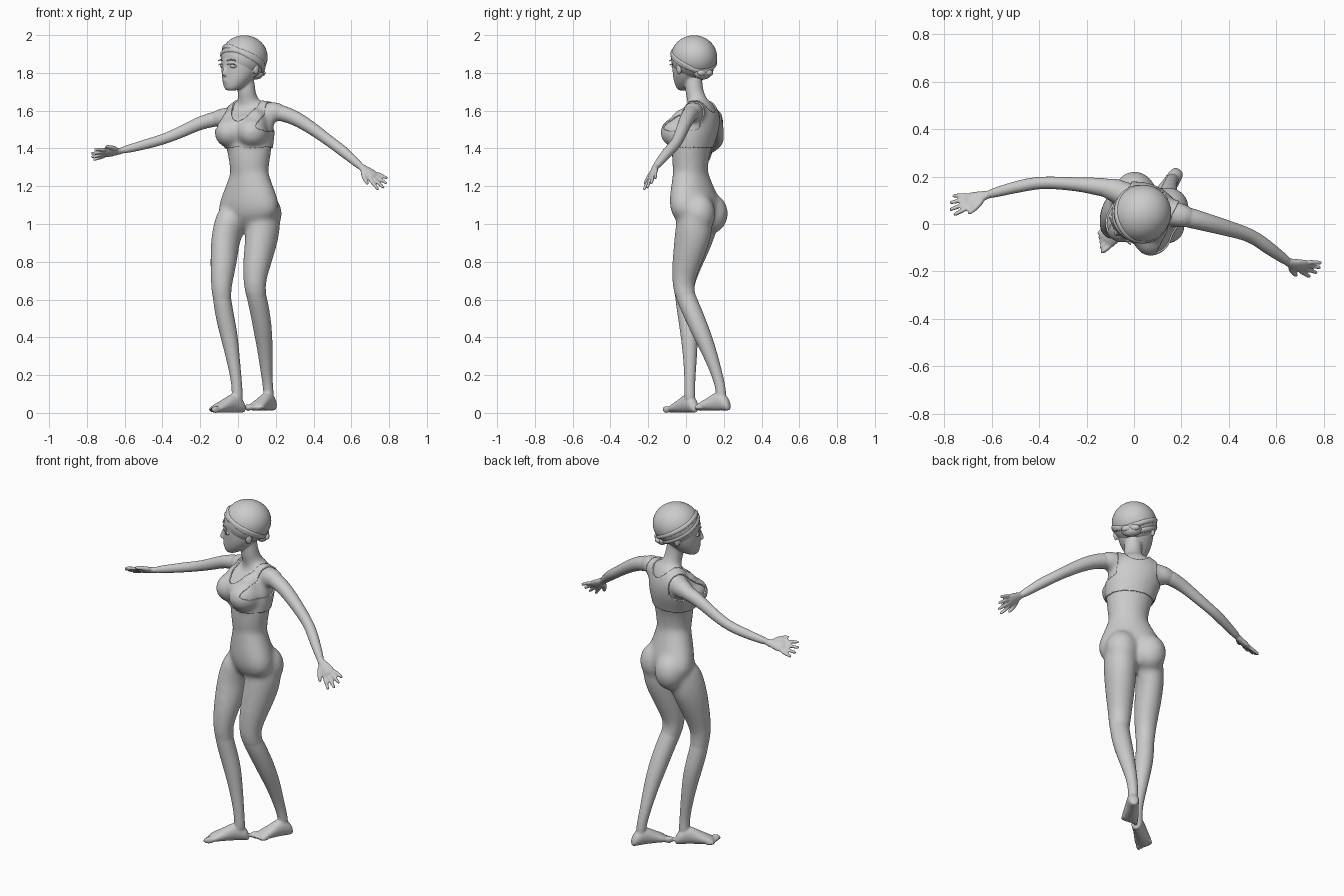
import bpy, bmesh, math
from mathutils import Vector, Matrix

if "Cube" in bpy.data.objects:
    bpy.data.objects.remove(bpy.data.objects["Cube"])

V = Vector
UP = V((0, 0, 1))


def frame(deg):
    """forward and left axes of something turned by deg from -y towards -x"""
    a = math.radians(deg)
    f = V((-math.sin(a), -math.cos(a), 0))
    return f, V((-f.y, f.x, 0))


F, S = frame(25)      # chest heading
PF, PS = frame(35)    # pelvis heading
HF, HS = frame(52)    # head heading


def bp(f, s, z, fa=F, sa=S):
    return V((.055, .06, z)) + fa * f + sa * s


def hp(f, s, z):
    return V((.03, .04, z)) + HF * f + HS * s


def loft(bm, rings, ref, n=16, flat=None):
    """tube through (centre, radius along ref, other radius) rings"""
    loops = []
    pts = [V(r[0]) for r in rings]
    for i, r in enumerate(rings):
        t = flat or (pts[min(i + 1, len(pts) - 1)] - pts[max(i - 1, 0)]).normalized()
        a = (ref - t * ref.dot(t)).normalized()
        b = t.cross(a)
        ra, rb = r[1], r[-1]
        loops.append([bm.verts.new(pts[i] + a * ra * math.cos(k * math.tau / n)
                                   + b * rb * math.sin(k * math.tau / n)) for k in range(n)])
    for p, q in zip(loops, loops[1:]):
        for k in range(n):
            bm.faces.new((p[k], p[(k + 1) % n], q[(k + 1) % n], q[k]))
    bm.faces.new(loops[0][::-1])
    bm.faces.new(loops[-1])


def ball(bm, c, radii, f=F, s=S, seg=16):
    m = Matrix((f * radii[0], s * radii[1], UP * radii[2])).transposed().to_4x4()
    bmesh.ops.create_uvsphere(bm, u_segments=seg, v_segments=seg * 3 // 4, radius=1,
                              matrix=Matrix.Translation(c) @ m)


def finish(name, bm, normals=True):
    if normals:
        bmesh.ops.recalc_face_normals(bm, faces=bm.faces[:])
    me = bpy.data.meshes.new(name)
    bm.to_mesh(me)
    bm.free()
    for p in me.polygons:
        p.use_smooth = True
    ob = bpy.data.objects.new(name, me)
    bpy.context.collection.objects.link(ob)
    return ob


def fuse(ob, voxel, rounds):
    m = ob.modifiers.new("fuse", 'REMESH')
    m.mode, m.voxel_size, m.use_smooth_shade = 'VOXEL', voxel, True
    m = ob.modifiers.new("soften", 'SMOOTH')
    m.factor, m.iterations = .5, rounds


def subdivide(ob):
    m = ob.modifiers.new("subdivide", 'SUBSURF')
    m.levels = m.render_levels = 2


def add_evaluated(bm, ob):
    bpy.context.view_layer.update()
    bm.from_mesh(ob.evaluated_get(bpy.context.evaluated_depsgraph_get()).to_mesh())


core, limbs = bmesh.new(), bmesh.new()

# pelvis, then chest
loft(core, [((.055, .065, .97), .05, .04), ((.053, .062, 1.0), .12, .075),
            ((.055, .055, 1.04), .172, .1), ((.057, .052, 1.09), .184, .112),
            ((.06, .043, 1.14), .168, .11), ((.06, .033, 1.2), .139, .098),
            ((.06, .024, 1.27), .108, .088), ((.06, .022, 1.33), .09, .075)], PS, 24, UP)
loft(core, [((.06, .028, 1.22), .1, .085), ((.06, .022, 1.29), .106, .091),
            ((.06, .024, 1.38), .119, .099), ((.055, .045, 1.46), .14, .108),
            ((.052, .065, 1.53), .149, .103), ((.052, .078, 1.59), .136, .083),
            ((.06, .078, 1.635), .103, .061), ((.06, .07, 1.66), .063, .051)], S, 24, UP)
ball(core, bp(.05, 0, 1.5), (.1, .09, .09))
for k in (-1, 1):
    ball(core, bp(.082, .067 * k, 1.485), (.094, .078, .077))
    ball(core, bp(.055, .068 * k, 1.535), (.06, .055, .07))
    ball(core, bp(-.05, .078 * k, 1.055), (.086, .09, .105), PF, PS)

# neck
loft(core, [((.058, .075, 1.6), .067), ((.055, .062, 1.645), .055), ((.045, .042, 1.7), .05),
            ((.038, .04, 1.76), .051), ((.035, .04, 1.82), .05)], S)

# thighs, then lower legs
loft(core, [((.13, .05, 1.08), .085), ((.134, .045, 1.0), .093, .105), ((.125, .034, .92), .088, .1),
            ((.103, .006, .81), .078, .084), ((.087, -.014, .7), .063), ((.092, -.012, .64), .059),
            ((.112, .022, .56), .05)], S)
loft(limbs, [((.088, -.014, .68), .05), ((.092, -.012, .64), .053), ((.112, .022, .56), .053),
             ((.13, .07, .45), .051), ((.143, .117, .34), .042), ((.15, .16, .22), .031),
             ((.16, .185, .13), .027), ((.165, .19, .05), .028)], S)
loft(core, [((-.015, .075, 1.08), .085), ((-.042, .072, 1.0), .083, .105),
            ((-.068, .055, .92), .074, .096), ((-.075, .018, .81), .074, .08),
            ((-.087, -.01, .7), .061), ((-.088, -.012, .62), .053), ((-.072, .005, .52), .048)], S)
loft(limbs, [((-.088, -.01, .67), .046), ((-.088, -.012, .62), .049), ((-.068, .008, .5), .05),
             ((-.047, .018, .41), .047), ((-.025, .022, .28), .036), ((-.008, .02, .17), .029),
             ((-.004, .02, .11), .029), ((-.003, .022, .05), .031)], S)


# feet with toes
def foot(heel, tip, z0):
    h, t = V((*heel, 0)), V((*tip, 0))
    d = (t - h).normalized()
    side = V((-d.y, d.x, 0))
    rings = [(-.02, .015, .035), (.04, .028, .066), (.18, .033, .1), (.32, .034, .104),
             (.48, .038, .085), (.62, .043, .066), (.76, .047, .05), (.85, .045, .038), (.89, .042, .03)]
    loft(limbs, [(h.lerp(t, a) + UP * (z0 + b / 2), w, b / 2) for a, w, b in rings], side, 16, d)
    inner = 1 if tip[0] < 0 else -1
    for i in range(5):
        c = h.lerp(t, .92 - .035 * i) + side * inner * (.034 - .0185 * i) + UP * (z0 + .017)
        r = .019 - .002 * i
        ball(limbs, c, (.034 - .002 * i, r * .66, r), d, side, 10)


foot((.03, .052), (-.152, -.088), .001)
foot((.19, .228), (.072, .045), .012)


# hands
def hand(w, d, t):
    w, d, t = V(w), V(d).normalized(), V(t)
    t = (t - d * t.dot(d)).normalized()
    loft(limbs, [(w - d * .02, .019, .017), (w + d * .01, .021, .017), (w + d * .04, .034, .017),
                 (w + d * .075, .038, .015), (w + d * .09, .035, .011)], t)
    for i in range(4):
        a = w + d * .075 + t * (.03 - .02 * i)
        v = (d + t * (.24 - .17 * i)).normalized() * (.082, .092, .086, .07)[i]
        loft(limbs, [(a, .0115), (a + v * .5, .0105), (a + v * .9, .0095), (a + v, .007)], UP, 8)
    a = w + d * .015 + t * .012
    loft(limbs, [(a, .015), (a + d * .03 + t * .029, .014), (a + d * .062 + t * .046, .0115),
                 (a + d * .08 + t * .052, .008)], UP, 8)


hand((-.625, .122, 1.386), (-.95, -.3, -.13), (.25, -.8, .6))
hand((.655, -.163, 1.3), (.76, -.2, -.6), (-.45, -.6, -.62))

# shoulders, then arms
loft(core, [((.1, .06, 1.58), .055), ((.17, .042, 1.592), .057), ((.2, .035, 1.597), .055),
            ((.26, .02, 1.58), .045)], UP)
loft(core, [((0, .105, 1.57), .057), ((-.06, .135, 1.565), .055), ((-.09, .147, 1.562), .053),
            ((-.15, .158, 1.55), .04)], UP)
loft(limbs, [((.19, .037, 1.595), .046), ((.26, .02, 1.58), .042),
             ((.33, 0, 1.548), .038), ((.42, -.025, 1.487), .033), ((.5, -.05, 1.427), .029),
             ((.56, -.095, 1.383), .03), ((.62, -.138, 1.33), .023), ((.662, -.168, 1.293), .019)], UP)
loft(limbs, [((-.085, .148, 1.562), .044), ((-.15, .158, 1.55), .039),
             ((-.22, .166, 1.527), .035, .031), ((-.3, .172, 1.487), .032, .028),
             ((-.39, .176, 1.45), .028, .026), ((-.46, .165, 1.43), .028),
             ((-.55, .143, 1.405), .023), ((-.635, .119, 1.385), .019)], UP)

# head and face
loft(limbs, [(hp(.085, 0, 1.705), .024, .02), (hp(.073, 0, 1.716), .045, .045),
             (hp(.052, 0, 1.75), .072, .072), (hp(.03, 0, 1.79), .091, .095),
             (hp(.018, 0, 1.84), .1, .11), (hp(.012, 0, 1.89), .102, .114),
             (hp(0, 0, 1.94), .088, .098), (hp(0, 0, 1.975), .05, .055)], HS, 20, UP)
loft(limbs, [(hp(.118, 0, 1.84), .009, .01), (hp(.125, 0, 1.815), .01, .013),
             (hp(.134, 0, 1.795), .014, .014), (hp(.124, 0, 1.785), .014, .01)], HS, 10)
ball(limbs, hp(.117, 0, 1.76), (.012, .023, .008), HF, HS, 10)
ball(limbs, hp(.113, 0, 1.747), (.013, .02, .009), HF, HS, 10)
ball(limbs, hp(.09, 0, 1.722), (.022, .025, .016), HF, HS, 10)
for k in (-1, 1):
    ball(limbs, hp(-.005, .102 * k, 1.825), (.02, .012, .035), HF, HS, 10)

# blend the torso and thighs softly, then fuse everything into one skin
core_ob, limb_ob = finish("core", core), finish("limbs", limbs)
subdivide(core_ob)
fuse(core_ob, .01, 28)
subdivide(limb_ob)
body = bmesh.new()
for ob in (core_ob, limb_ob):
    add_evaluated(body, ob)
    bpy.data.objects.remove(ob)
skin = finish("body", body, False)
fuse(skin, .0055, 4)

# cropped top: an offset copy of the chest skin
top = bmesh.new()
add_evaluated(top, skin)


def covered(p):
    q = p - V((.055, .06, 0))
    s, f = q.dot(S), q.dot(F)
    arm = abs(s) < .112 + max(0, 1.51 - p.z) * 2
    depth = .12 if f > -.02 else .07
    neck = (s / .068) ** 2 + ((p.z - 1.665) / depth) ** 2 < 1
    return 1.4 < p.z < 1.665 and arm and not neck


bmesh.ops.delete(top, geom=[v for v in top.verts if not covered(v.co)], context='VERTS')
edge = [v for v in top.verts if v.is_boundary]
for _ in range(4):
    bmesh.ops.smooth_vert(top, verts=edge, factor=.5, use_axis_x=True, use_axis_y=True, use_axis_z=True)
top.normal_update()
for v in top.verts:
    v.co += v.normal * .007
cloth = finish("cropped_top", top, False)
m = cloth.modifiers.new("thickness", 'SOLIDIFY')
m.thickness, m.offset = .01, -1

# hair cap
hair = bmesh.new()
ball(hair, hp(-.004, 0, 1.883), (.126, .12, .116), HF, HS, 40)
ball(hair, hp(-.08, 0, 1.8), (.035, .055, .035), HF, HS, 20)
finish("hair", hair)


# head wrap bands
def strand(name, pts, r, cyclic=False):
    cu = bpy.data.curves.new(name, 'CURVE')
    cu.dimensions, cu.bevel_depth, cu.bevel_resolution = '3D', r, 3
    sp = cu.splines.new('POLY')
    sp.points.add(len(pts) - 1)
    for q, p in zip(sp.points, pts):
        q.co = (*p, 1)
    sp.use_cyclic_u = cyclic
    bpy.context.collection.objects.link(bpy.data.objects.new(name, cu))


def on_hair(a, z, lift):
    k = math.sqrt(max(0, 1 - ((z - 1.883) / .116) ** 2))
    return hp(-.004 + (.126 * k + lift) * math.cos(a), (.12 * k + lift) * math.sin(a), z)


for name, z0, tilt in (("wrap_band_lower", 1.858, .014), ("wrap_band_upper", 1.876, -.014)):
    strand(name, [on_hair(a, z0 + .06 * math.cos(a) + tilt * math.sin(a), -.012)
                  for a in (i * math.tau / 48 for i in range(48))], .017, True)
knot = bmesh.new()
for k in (-1, 1):
    ball(knot, hp(-.1, .022 * k, 1.8), (.02, .028, .018), HF, HS, 16)
finish("wrap_knot", knot)

# eyes, lashes and brows
eyes = bmesh.new()
for k in (-1, 1):
    ball(eyes, hp(.1, .043 * k, 1.836), (.02, .022, .013), HF, HS, 16)
    for n, z, r, w in (("lash", 1.848, .0025, .026), ("brow", 1.87, .003, .028)):
        strand(n, [hp(.12 - .008 * t, k * (.045 + w * t), z - .006 * t * t)
                   for t in (-.9, -.5, 0, .5, 1)], r)
finish("eyes", eyes)
